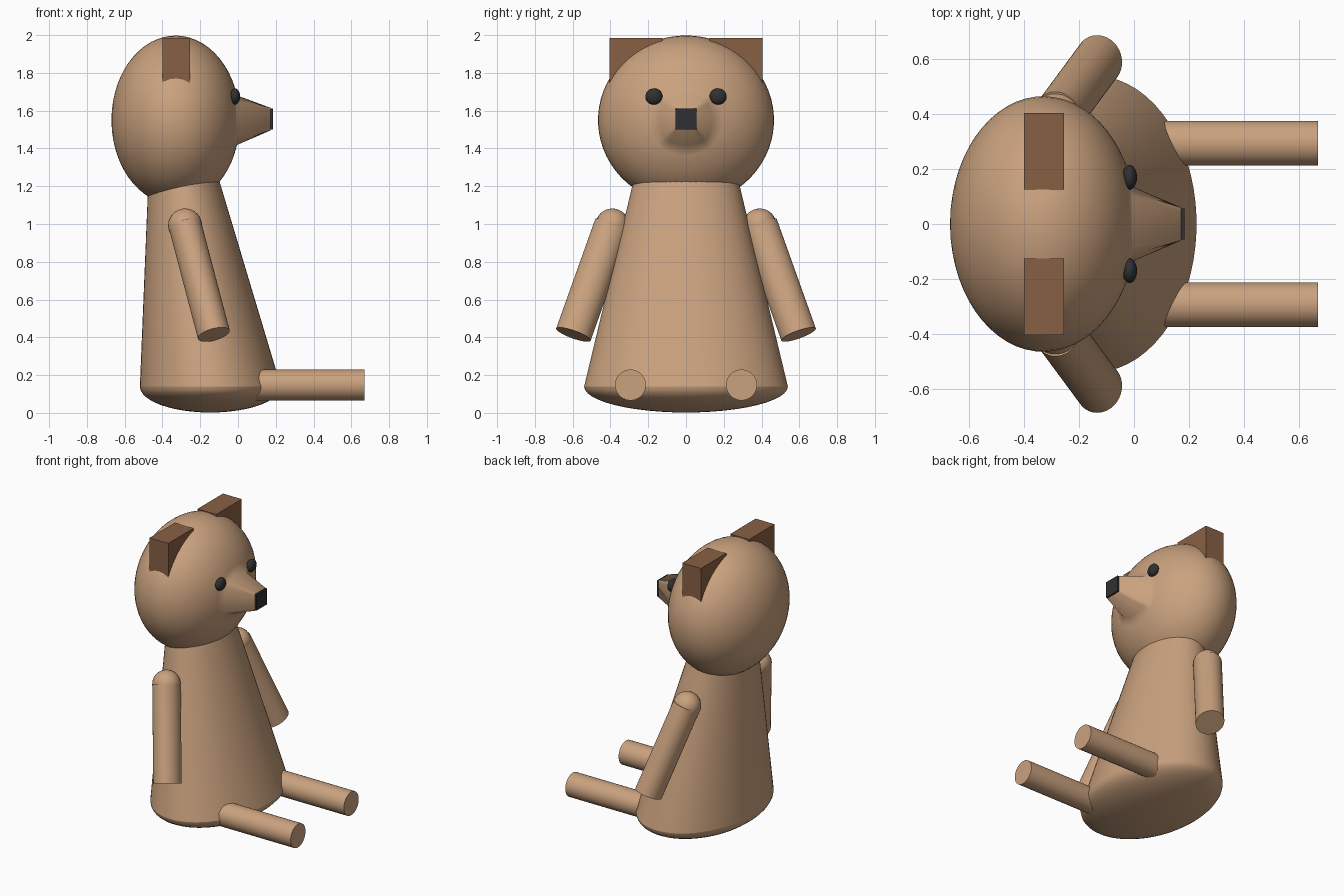
import bpy
import bmesh
from math import sin, cos, pi, radians
from mathutils import Vector

cube = bpy.data.objects.get("Cube")
if cube:
    bpy.data.objects.remove(cube, do_unlink=True)


def material(name, rgb):
    m = bpy.data.materials.new(name)
    m.use_nodes = True
    m.diffuse_color = (*rgb, 1)
    m.node_tree.nodes["Principled BSDF"].inputs["Base Color"].default_value = (*rgb, 1)
    return m


tan = material("tan fur", (0.59, 0.36, 0.21))
brown = material("brown ear", (0.25, 0.118, 0.06))
black = material("black", (0.03, 0.03, 0.032))


def finish(name, bm, mat, angle=None):
    """Turn a bmesh into an object; angle None means flat faces."""
    bmesh.ops.recalc_face_normals(bm, faces=bm.faces)
    me = bpy.data.meshes.new(name)
    bm.to_mesh(me)
    bm.free()
    me.materials.append(mat)
    ob = bpy.data.objects.new(name, me)
    bpy.context.collection.objects.link(ob)
    if angle is not None:
        bpy.ops.object.select_all(action='DESELECT')
        ob.select_set(True)
        bpy.context.view_layer.objects.active = ob
        bpy.ops.object.shade_smooth_by_angle(angle=radians(angle))
    return ob


def loft(name, sections, mat, angle=40, n=48):
    """Skin rings given as (centre, u axis, v axis, squareness)."""
    bm = bmesh.new()
    rings = []
    for c, u, v, square in sections:
        ring = []
        for i in range(n):
            a = 2 * pi * (i + 0.5) / n
            x, y = cos(a), sin(a)
            k = 1 + square * (1 / max(abs(x), abs(y)) - 1)
            ring.append(bm.verts.new(Vector(c) + Vector(u) * x * k + Vector(v) * y * k))
        rings.append(ring)
    for a, b in zip(rings, rings[1:]):
        for i in range(n):
            j = (i + 1) % n
            bm.faces.new((a[i], a[j], b[j], b[i]))
    bm.faces.new(rings[0])
    bm.faces.new(rings[-1])
    return finish(name, bm, mat, angle)


def box(name, lo, hi, mat):
    bm = bmesh.new()
    bmesh.ops.create_cube(bm, size=1)
    for v in bm.verts:
        v.co = [l + (h - l) * (p + 0.5) for l, h, p in zip(lo, hi, v.co)]
    return finish(name, bm, mat)


def ball(name, centre, radii, mat):
    bm = bmesh.new()
    bmesh.ops.create_uvsphere(bm, u_segments=24, v_segments=16, radius=1)
    for v in bm.verts:
        v.co = [c + r * p for c, r, p in zip(centre, radii, v.co)]
    return finish(name, bm, mat, 180)


# Torso: leaning cone, narrow end hidden in the head
def level(x0, x1, half_y, z):
    return ((x0 + x1) / 2, 0, z), ((x1 - x0) / 2, 0, 0), (0, half_y, 0), 0


loft("torso", [level(-0.52, 0.228, 0.54, 0.14), level(-0.47, -0.135, 0.249, 1.35)], tan, n=64)

# Rounded bottom: half an ellipsoid
dome = []
for i in range(13):
    t = max(pi / 2 * i / 12, 0.02)
    s = sin(t)
    dome.append(level(-0.146 - 0.374 * s, -0.146 + 0.374 * s, 0.54 * s, 0.14 - 0.138 * cos(t)))
loft("rounded_bottom", dome, tan, n=64)

# Head: ellipsoid along x whose front draws out into a square-ended snout
head = []
for deg in list(range(179, 27, -6)) + [25, 17]:
    t = radians(deg)
    head.append(((-0.33 + 0.34 * cos(t), 0, 1.55), (0, 0.466 * sin(t), 0),
                 (0, 0, 0.448 * sin(t)), 0.3 if deg == 17 else 0))
head.append(((0.172, 0, 1.555), (0, 0.06, 0), (0, 0, 0.06), 1))
loft("head_and_snout", head, tan, 180, 64)
box("nose", (0.165, -0.056, 1.5), (0.184, 0.056, 1.612), black)

# Paired parts
for side, s in (("left", 1), ("right", -1)):
    ball(side + "_eye", (-0.016, s * 0.17, 1.675), (0.027, 0.045, 0.043), black)
    y0, y1 = sorted((s * 0.125, s * 0.405))
    box(side + "_ear", (-0.4, y0, 1.7), (-0.255, y1, 1.985), brown)

    # Arm: slanted cylinder under a ball shoulder
    shoulder = Vector((-0.28, s * 0.39, 0.992))
    hand = Vector((-0.128, s * 0.596, 0.415))
    axis = (hand - shoulder).normalized()
    u = (Vector((1, 0, 0)) - axis * axis.x).normalized()
    v = axis.cross(u)
    loft(side + "_arm", [(p, u * 0.087, v * 0.097, 0) for p in (shoulder, hand)], tan)
    ball(side + "_shoulder", shoulder, (0.09, 0.09, 0.09), tan)

    # Leg: straight cylinder pointing forward
    loft(side + "_leg", [((x, s * 0.294, 0.148), (0, 0.082, 0), (0, 0, 0.082), 0)
                         for x in (0.0, 0.67)], tan, n=32)
